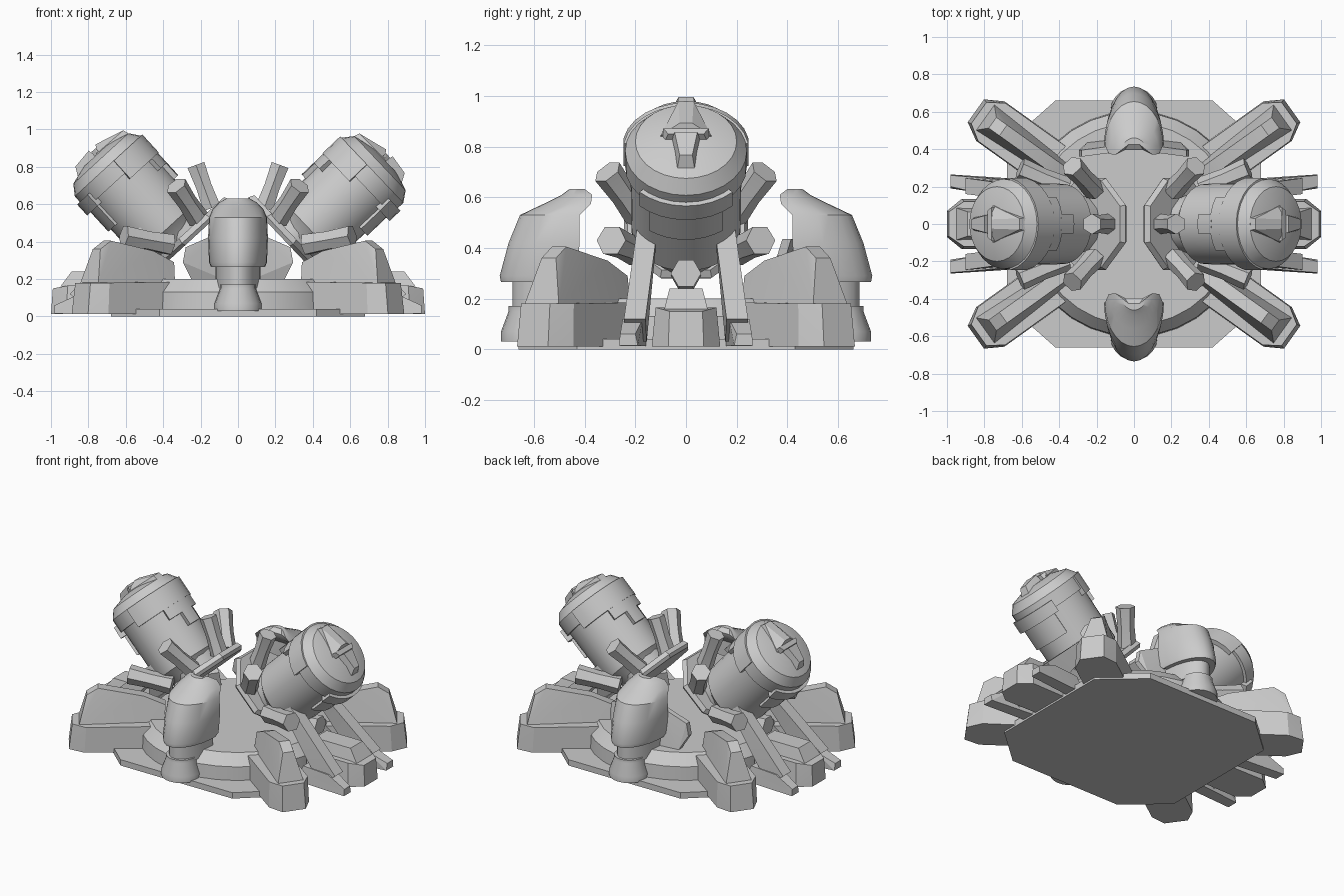
import bpy, bmesh, math
from mathutils import Vector, Matrix

if "Cube" in bpy.data.objects:
    bpy.data.objects.remove(bpy.data.objects["Cube"])

I = Matrix.Identity(4)

def finish(name, bm, M=I, angle=32):
    bmesh.ops.remove_doubles(bm, verts=bm.verts, dist=1e-5)
    bmesh.ops.transform(bm, matrix=M, verts=bm.verts)
    bmesh.ops.recalc_face_normals(bm, faces=bm.faces)
    me = bpy.data.meshes.new(name)
    bm.to_mesh(me)
    bm.free()
    for p in me.polygons:
        p.use_smooth = True
    me.set_sharp_from_angle(angle=math.radians(angle))
    ob = bpy.data.objects.new(name, me)
    bpy.context.collection.objects.link(ob)
    return ob

def loft(name, rings, M=I, angle=32):
    """Skin between equal-length rings of points, capped at both ends."""
    bm = bmesh.new()
    rs = [[bm.verts.new(p) for p in r] for r in rings]
    n = len(rs[0])
    for a, b in zip(rs, rs[1:]):
        for i in range(n):
            bm.faces.new((a[i], a[(i + 1) % n], b[(i + 1) % n], b[i]))
    bm.faces.new(rs[0])
    bm.faces.new(rs[-1])
    return finish(name, bm, M, angle)

def lathe(name, prof, n, M=I, phase=0.0, angle=32):
    ang = [2 * math.pi * i / n + phase for i in range(n)]
    return loft(name, [[(r * math.cos(a), r * math.sin(a), z) for a in ang] for r, z in prof], M, angle)

def hull(name, pts, M=I):
    bm = bmesh.new()
    vs = [bm.verts.new(p) for p in pts]
    bmesh.ops.convex_hull(bm, input=vs)
    bmesh.ops.dissolve_limit(bm, angle_limit=0.02, verts=bm.verts, edges=bm.edges)
    return finish(name, bm, M, 15)

def sym(pts):
    """Mirror points (x, half_width, z) across local y."""
    return [(x, s * y, z) for x, y, z in pts for s in (-1, 1)]

def nozzle(name, a, b, r=0.055):
    a, b = Vector(a), Vector(b)
    M = Matrix.Translation(a) @ (b - a).to_track_quat('Z', 'Y').to_matrix().to_4x4()
    L = (b - a).length
    lathe(name, [(r, 0), (r * .88, L * .5), (r, L)], 6, M)

def shell(name, a0, a1, r0, r1, w0, w1, M, n=8):
    """Curved armour plate around the local z axis."""
    rings = []
    for i in range(n + 1):
        a = math.radians(a0 + (a1 - a0) * i / n)
        c, s = math.cos(a), math.sin(a)
        rings.append([(r * c, r * s, w) for r, w in ((r0, w0), (r1, w0), (r1, w1), (r0, w1))])
    loft(name, rings, M)

# Base plate and raised round deck
plate = [(.68, .43), (.42, .66), (-.42, .66), (-.68, .43), (-.68, -.43), (-.42, -.66), (.42, -.66), (.68, -.43)]
loft("base_plate", [[(x, y, z) for x, y in plate] for z in (0, .04)])
lathe("round_deck", [(.605, .03), (.6, .13), (.54, .2)], 32)

# Diagonal legs: broad foot with a tall fin
for sx in (-1, 1):
    for sy in (-1, 1):
        R = Matrix.Rotation(math.atan2(sy * .58, sx * .81), 4, 'Z')
        hull("diagonal_foot", sym([(.54, .13, .012), (.945, .13, .012), (1.04, .075, .012), (.54, .125, .185),
                                   (.935, .125, .18), (1.02, .07, .18)]), R)
        hull("diagonal_fin", sym([(.46, .07, .1), (.98, .085, .17), (.445, .035, .29), (.58, .035, .35),
                                  (.86, .035, .405), (.93, .035, .36)]), R)

for s in (-1, 1):
    R = Matrix.Rotation(0 if s > 0 else math.pi, 4, 'Z')
    P = lambda x, y, z: R @ Vector((x, y, z))
    # Central outer foot
    hull("central_foot", sym([(.6, .13, .012), (.92, .135, .012), (1.0, .07, .012), (.6, .115, .165),
                              (.91, .12, .165), (.99, .065, .15)]), R)
    hull("central_foot_cap", sym([(.6, .085, .15), (.95, .085, .16), (.62, .065, .24), (.89, .065, .24)]), R)
    # Slim struts and their toes
    for t in (-1, 1):
        hull("strut", [(x, t * y, z) for x, y, z in [
            (.42, .11, .5), (.42, .19, .5), (.50, .11, .5), (.50, .19, .5),
            (.78, .155, .03), (.78, .24, .03), (.9, .16, .12), (.9, .245, .12)]], R)
        hull("strut_toe", [(x, t * y, z) for x, y, z in [
            (.6, .15, .012), (.6, .24, .012), (.98, .19, .015), (.98, .265, .015),
            (.98, .2, .06), (.98, .26, .06), (.85, .17, .12), (.85, .25, .12), (.65, .16, .12), (.65, .23, .12)]], R)

    # Tilted canister: local z is its axis, local +x its lower outer side
    tilt = math.radians(46.5 if s > 0 else 42.5)
    M = R @ Matrix.Translation((.385, 0, .465)) @ Matrix.Rotation(tilt, 4, 'Y')
    lathe("canister_body", [(.13, -.12), (.16, -.06), (.215, 0), (.22, .42)], 32, M)
    lathe("canister_cap", [(.2, .37), (.24, .37), (.24, .46), (.2, .515), (.1, .545)], 28, M, angle=25)
    shell("upper_armour", 100, 260, .21, .25, .33, .46, M, 12)
    shell("upper_armour_step", 145, 215, .21, .245, .26, .34, M, 6)
    shell("upper_armour_tongue", 168, 192, .21, .245, .17, .27, M, 4)
    shell("lower_lip", -45, 45, .2, .26, .34, .42, M)
    shell("lower_plate", -38, 38, .2, .235, .2, .36, M)
    # End crest, brow and jewel block
    hull("crest", sym([(-.225, .035, .43), (-.19, .03, .545), (0, .1, .52), (0, .1, .55), (-.03, .025, .59)]), M)
    hull("crest_brow", sym([(-.02, .095, .52), (.02, .09, .52), (-.015, .09, .575), (.015, .07, .575)]), M)
    hull("jewel_block", sym([(.01, .06, .52), (.16, .035, .52), (.02, .045, .59), (.13, .025, .575)]), M)

    # Mounting ring plate behind the canister, with its ring of nozzles
    N = R @ Matrix.Translation((.225, 0, .46)) @ Matrix.Rotation(tilt, 4, 'Y')
    lathe("mount_plate", [(.25, -.02), (.265, 0), (.25, .03)], 8, N, math.pi / 8, 20)
    lathe("mount_neck", [(.16, 0), (.16, .16)], 12,
          R @ Matrix.Translation((.27, 0, .40)) @ Matrix.Rotation(tilt, 4, 'Y'))
    nozzle("inner_nozzle", P(.14, 0, .58), P(.225, 0, .81))
    nozzle("under_nozzle", P(.38, 0, .29), P(.62, 0, .30), .06)
    for t in (-1, 1):
        nozzle("upper_nozzle", P(.21, t * .18, .52), P(.33, t * .31, .70), .06)
        nozzle("side_nozzle", P(.36, t * .19, .385), P(.61, t * .295, .43), .062)

# Front and back hooded pods
def d_ring(z, hw, outer, inner, n=14):
    """Rounded outward, slightly hollow on the inward side."""
    pts = [(hw * math.cos(math.pi * i / n), inner + (outer - inner) * math.sin(math.pi * i / n), z)
           for i in range(n + 1)]
    return pts + [(-hw * .5, inner + .025, z), (hw * .5, inner + .025, z)]

for s in (-1, 1):
    R = Matrix.Rotation(0 if s > 0 else math.pi, 4, 'Z')
    tag = "back" if s > 0 else "front"
    lower = [(.125, .03, .115), (.125, .07, .115), (.095, .15, .09), (.095, .17, .09)]
    lathe(tag + "_pod_foot", [(r, z) for r, z, _ in lower], 20, R @ Matrix.Translation((0, .605, 0)))
    loft(tag + "_pod_body", [d_ring(z, .12, .685, .44) for z in (.15, .36)], R, 40)
    loft(tag + "_pod_hood", [d_ring(.265, .145, .73, .45), d_ring(.29, .155, .735, .43), d_ring(.42, .16, .70, .42),
                             d_ring(.53, .155, .655, .42), d_ring(.575, .135, .56, .375),
                             d_ring(.61, .10, .49, .37), d_ring(.632, .06, .46, .40)], R, 35)

# Folded side panels on the back pod
for s in (-1, 1):
    hull("back_pod_panel", [(s * x, y + d, z) for d in (0, .035) for x, y, z in [
        (.08, .42, .2), (.25, .40, .2), (.295, .36, .29), (.28, .36, .37), (.13, .38, .435), (.08, .39, .435)]])
